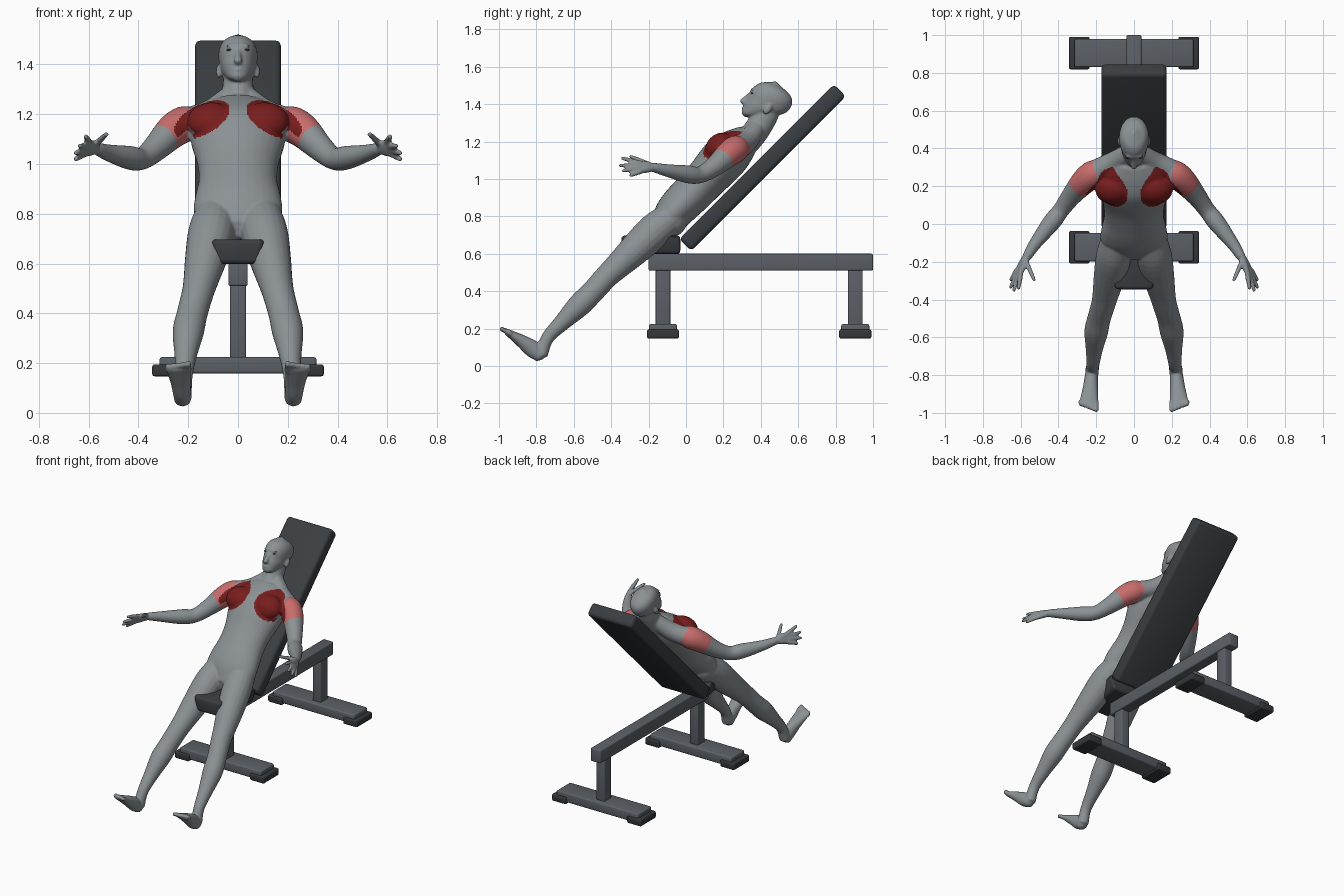
import bpy, bmesh, math
from mathutils import Vector, Matrix

start = bpy.data.objects.get("Cube")
if start:
    bpy.data.objects.remove(start, do_unlink=True)


def material(name, r, g, b):
    m = bpy.data.materials.new(name)
    m.use_nodes = True
    m.diffuse_color = (r, g, b, 1)
    m.node_tree.nodes["Principled BSDF"].inputs["Base Color"].default_value = (r, g, b, 1)
    return m


SKIN = material("grey skin", .26, .285, .3)
RED = material("dark red muscle", .19, .012, .012)
PINK = material("pink muscle", .58, .15, .15)
PAD = material("dark padding", .042, .048, .053)
FRAME = material("steel frame", .105, .118, .135)
RUBBER = material("black rubber", .035, .038, .042)
X_AXIS = Vector((1, 0, 0))


def add_object(name, bm, *mats):
    bmesh.ops.recalc_face_normals(bm, faces=bm.faces)
    mesh = bpy.data.meshes.new(name)
    bm.to_mesh(mesh)
    bm.free()
    ob = bpy.data.objects.new(name, mesh)
    bpy.context.collection.objects.link(ob)
    for m in mats:
        mesh.materials.append(m)
    return ob


# ---------- bench ----------
def rounded_box(name, mat, centre, size, bevel, tilt=0, shape=None):
    bm = bmesh.new()
    bmesh.ops.create_cube(bm, size=1)
    for v in bm.verts:
        if shape:
            v.co.x *= shape(v.co)
        v.co = Vector(a * b for a, b in zip(v.co, size))
    bmesh.ops.bevel(bm, geom=bm.edges[:], offset=bevel, segments=3, profile=.5, affect='EDGES')
    ob = add_object(name, bm, mat)
    ob.location = centre
    ob.rotation_euler.x = tilt
    bpy.ops.object.select_all(action='DESELECT')
    ob.select_set(True)
    bpy.context.view_layer.objects.active = ob
    bpy.ops.object.shade_smooth_by_angle(angle=math.radians(35))
    return ob


def seat_taper(co):
    return (1 if co.y > 0 else .6) * (1 if co.z > 0 else .82)


rounded_box("back_pad", PAD, (0, .409, 1.06), (.345, 1.17, .09), .022, math.radians(45))
rounded_box("seat_pad", PAD, (0, -.188, .648), (.34, .315, .098), .018, shape=seat_taper)
rounded_box("main_beam", FRAME, (0, .4, .555), (.078, 1.2, .09), .008)
for end, y in (("front", -.123), ("rear", .905)):
    rounded_box(end + "_post", FRAME, (0, y, .365), (.064, .078, .31), .006)
    rounded_box(end + "_foot_bar", FRAME, (0, y, .191), (.63, .15, .066), .01)
    for side, sx in (("left", 1), ("right", -1)):
        rounded_box(f"{end}_{side}_foot_cap", RUBBER, (sx * .29, y, .171), (.11, .172, .048), .01)


# ---------- figure helpers ----------
def smooth_rows(rows, steps=4):
    """Catmull-Rom interpolation of rows of centre and radii."""
    p = [Vector(r) for r in rows]
    p = [2 * p[0] - p[1]] + p + [2 * p[-1] - p[-2]]
    out = []
    for a, b, c, d in zip(p, p[1:], p[2:], p[3:]):
        for i in range(steps):
            t = i / steps
            out.append(.5 * (2 * b + (c - a) * t + (2 * a - 5 * b + 4 * c - d) * t * t
                             + (3 * b - a - 3 * c + d) * t ** 3))
    return out + [p[-2]]


def loft(bm, rows, axis=None, sides=20):
    """Skin elliptical rings (x, y, z, side radius, depth radius)."""
    rows = smooth_rows(rows)
    centres = [Vector(r[:3]) for r in rows]
    rings, tangents = [], []
    for i, r in enumerate(rows):
        t = axis or (centres[min(i + 1, len(rows) - 1)] - centres[max(i - 1, 0)]).normalized()
        across = (X_AXIS - t * t.x).normalized()
        deep = t.cross(across)
        tangents.append(t)
        rings.append([bm.verts.new(centres[i] + across * r[3] * math.cos(w) + deep * r[4] * math.sin(w))
                      for w in (math.tau * k / sides for k in range(sides))])
    for a, b in zip(rings, rings[1:]):
        for k in range(sides):
            j = (k + 1) % sides
            bm.faces.new((a[k], a[j], b[j], b[k]))
    for i, sign in ((0, -1), (-1, 1)):
        tip = bm.verts.new(centres[i] + tangents[i] * sign * .6 * min(rows[i][3:]))
        for k in range(sides):
            bm.faces.new((rings[i][k], rings[i][(k + 1) % sides], tip))


def limb(bm, sx, rows):
    loft(bm, [(sx * x, y, z, r, r) for x, y, z, r in rows])


def blob(bm, centre, radii, up):
    """Ellipsoid with radii across, along up, and forward."""
    up = up.normalized()
    turn = Matrix((X_AXIS, up, X_AXIS.cross(up))).transposed().to_4x4()
    bmesh.ops.create_uvsphere(bm, u_segments=20, v_segments=12, radius=1,
                              matrix=Matrix.Translation(centre) @ turn @ Matrix.Diagonal((*radii, 1)))


def trunk(x, s, n):
    """Point from distance along the reclined spine and height above it."""
    return Vector((x, (s - n) * math.sqrt(.5), (s + n) * math.sqrt(.5)))


HEAD_UP, HEAD_FRONT = Vector((0, .36, .933)), Vector((0, -.933, .36))


def skull(x, a, f):
    return Vector((x, .42, 1.4)) + HEAD_UP * a + HEAD_FRONT * f


SPINE = Vector((0, 1, 1)).normalized()
body = bmesh.new()

# torso and neck
loft(body, [(*trunk(0, s, n), w, d) for s, n, w, d in (
    (.41, .62, .10, .06), (.5, .625, .172, .095), (.58, .63, .174, .105), (.68, .63, .158, .11),
    (.78, .632, .162, .113), (.88, .638, .185, .122), (.96, .64, .195, .122),
    (1.04, .635, .18, .1), (1.11, .63, .12, .07))], SPINE, 32)
loft(body, [(0, .33, 1.2, .085, .07), (0, .38, 1.265, .068, .07), (0, .425, 1.34, .06, .068),
            (0, .45, 1.39, .055, .06)])

# head, nose, lips and chin
loft(body, [(*skull(0, a, f), w, d) for a, f, w, d in (
    (-.095, .076, .02, .016), (-.083, .06, .038, .04), (-.06, .035, .053, .066), (-.03, .008, .066, .096),
    (0, -.013, .073, .112), (.04, -.021, .079, .117), (.075, -.024, .075, .106),
    (.1, -.02, .06, .08), (.115, -.016, .036, .047))], HEAD_UP, 28)
loft(body, [(*skull(0, a, f), w, w) for a, f, w in ((.03, .088, .009), (0, .103, .012), (-.034, .115, .017))])
blob(body, skull(0, -.062, .093), (.022, .009, .014), HEAD_UP)
blob(body, skull(0, .047, .085), (.05, .01, .012), HEAD_UP)

for sx in (1, -1):
    # ear, trapezius, chest and buttock masses
    blob(body, skull(sx * .076, -.02, -.025), (.013, .032, .019), HEAD_UP - HEAD_FRONT * .3)
    limb(body, sx, ((.03, .375, 1.265, .05), (.11, .325, 1.2, .058), (.2, .28, 1.165, .062)))
    blob(body, trunk(sx * .105, .955, .7), (.1, .085, .07), SPINE)
    blob(body, trunk(sx * .08, .49, .605), (.09, .1, .085), SPINE)
    # arm
    limb(body, sx, ((.17, .28, 1.165, .06), (.215, .265, 1.16, .073), (.265, .225, 1.13, .069),
                    (.33, .15, 1.065, .054), (.385, .075, 1.022, .045), (.435, .01, 1.025, .048),
                    (.52, -.1, 1.045, .034), (.568, -.175, 1.062, .025)))
    # palm, fingers and thumb
    for x, y, z in ((.616, -.245, 1.042), (.612, -.255, 1.057), (.605, -.258, 1.072), (.597, -.252, 1.086)):
        limb(body, sx, ((.568, -.17, 1.062, .02), ((.568 + x) / 2, (y - .17) / 2, (z + 1.062) / 2, .019),
                        (x, y, z, .014)))
    for base, tip in (((.618, -.24, 1.04), (.655, -.3, 1.018)), ((.613, -.25, 1.057), (.655, -.34, 1.043)),
                      ((.606, -.255, 1.072), (.637, -.355, 1.072)), ((.597, -.25, 1.086), (.612, -.345, 1.112)),
                      ((.575, -.19, 1.075), (.527, -.3, 1.122))):
        limb(body, sx, ((*base, .0135), (*((Vector(base) + Vector(tip)) / 2), .0125), (*tip, .0095)))
    # leg
    limb(body, sx, ((.088, -.06, .81, .08), (.106, -.165, .725, .094), (.128, -.27, .625, .085),
                    (.15, -.37, .53, .07), (.163, -.425, .478, .064), (.185, -.5, .395, .062),
                    (.2, -.57, .325, .063), (.21, -.66, .235, .046), (.217, -.74, .15, .035),
                    (.222, -.775, .06, .036)))
    # foot and toes
    loft(body, [(sx * x, y, z, w, d) for x, y, z, w, d in (
        (.222, -.775, .05, .034, .034), (.226, -.82, .09, .037, .046), (.231, -.875, .13, .042, .036),
        (.238, -.935, .168, .049, .022), (.239, -.96, .183, .045, .016))])
    for k in range(5):
        x = .2 + k * .02
        limb(body, sx, ((x, -.94, .168, .014), (x, -.965 + k * .004, .187, .013),
                        (x, -.99 + k * .007, .199 - k * .004, .013 - k * .001)))

# fuse the masses into one skin
figure = add_object("figure", body, SKIN, RED, PINK)
remesh = figure.modifiers.new("fuse", 'REMESH')
remesh.mode = 'VOXEL'
remesh.voxel_size = .0065
soften = figure.modifiers.new("soften", 'SMOOTH')
soften.factor, soften.iterations = .5, 5
fused = bpy.data.meshes.new_from_object(figure.evaluated_get(bpy.context.evaluated_depsgraph_get()))
figure.modifiers.clear()
figure.data = fused
fused.materials.clear()
for m in (SKIN, RED, PINK):
    fused.materials.append(m)

# colour the worked muscles: chest ellipses and a band on each upper arm
shoulder, arm_dir = Vector((.2, .27, 1.18)), Vector((.64, -.54, -.54))
for face in fused.polygons:
    c = Vector(face.center)
    c.x = abs(c.x)
    dx, dz = c.x - .145, c.z - 1.178
    long, short = dx * .88 - dz * .47, dx * .47 + dz * .88
    along = (c - shoulder).dot(arm_dir)
    chest = (long / .122) ** 2 + (short / .06) ** 2 < 1
    face.material_index = 0
    if chest and c.z - c.y > .95 and face.normal.z - face.normal.y > 0:
        face.material_index = 1
    elif c.x > .197 and -.03 < along < .14 and c.y > .1:
        face.material_index = 2
fused.shade_smooth()

# eye slits
for side, sx in (("left", 1), ("right", -1)):
    eye = bmesh.new()
    blob(eye, skull(sx * .033, .03, .084), (.014, .004, .006), HEAD_UP)
    add_object(side + "_eye", eye, PAD).data.shade_smooth()
